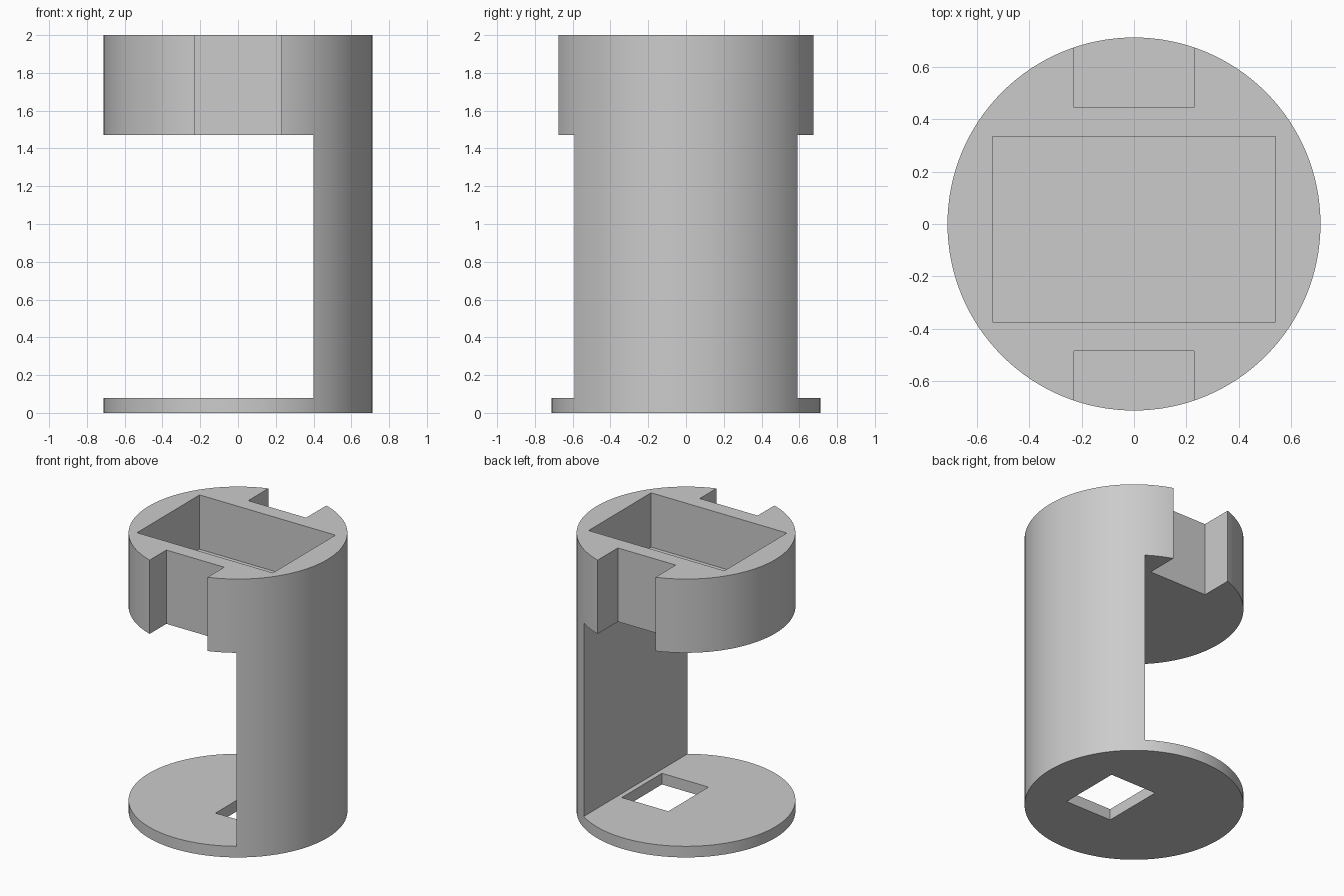
import bpy
import math

RADIUS = 0.7125
HEIGHT = 2.0
BASE_TOP = 0.08      # top of the thin base disc
HEAD_BOTTOM = 1.47   # underside of the thick head
WALL_X = 0.40        # flat inner face of the upright wall

cube = bpy.data.objects.get("Cube")
if cube:
    bpy.data.objects.remove(cube, do_unlink=True)

gray = bpy.data.materials.new("light gray")
gray.use_nodes = True
gray.diffuse_color = (0.6, 0.6, 0.6, 1)
gray.node_tree.nodes["Principled BSDF"].inputs["Base Color"].default_value = (0.6, 0.6, 0.6, 1)


def cut_box(target, name, x, y, z):
    """Subtract the box spanning the three (low, high) ranges."""
    spans = (x, y, z)
    bpy.ops.mesh.primitive_cube_add(size=1, location=[(a + b) / 2 for a, b in spans])
    cutter = bpy.context.object
    cutter.name = name
    cutter.scale = [b - a for a, b in spans]
    cutter.hide_render = True
    mod = target.modifiers.new(name, "BOOLEAN")
    mod.operation = "DIFFERENCE"
    mod.solver = "EXACT"
    mod.object = cutter
    bpy.context.view_layer.objects.active = target
    bpy.ops.object.modifier_apply(modifier=name)
    bpy.data.objects.remove(cutter, do_unlink=True)


# Round body
bpy.ops.mesh.primitive_cylinder_add(vertices=128, radius=RADIUS, depth=HEIGHT,
                                    location=(0, 0, HEIGHT / 2))
holder = bpy.context.object
holder.name = "cylindrical_holder"
holder.data.materials.append(gray)

# Open bay between base and head, leaving the upright wall
cut_box(holder, "open_bay", (-1, WALL_X), (-1, 1), (BASE_TOP, HEAD_BOTTOM))

# Front and back notches through the head
cut_box(holder, "front_notch", (-0.23, 0.23), (-1, -0.485), (HEAD_BOTTOM - 0.1, HEIGHT + 0.1))
cut_box(holder, "back_notch", (-0.23, 0.23), (0.445, 1), (HEAD_BOTTOM - 0.1, HEIGHT + 0.1))

# Blind rectangular pocket in the top
cut_box(holder, "top_pocket", (-0.54, 0.54), (-0.375, 0.335), (1.61, HEIGHT + 0.1))

# Rectangular hole through the base
cut_box(holder, "base_hole", (-0.005, 0.365), (-0.248, 0.208), (-0.1, BASE_TOP + 0.1))

# Smooth the round side, keep the cut edges sharp
bpy.ops.object.select_all(action="DESELECT")
holder.select_set(True)
bpy.context.view_layer.objects.active = holder
bpy.ops.object.shade_smooth_by_angle(angle=math.radians(30))
